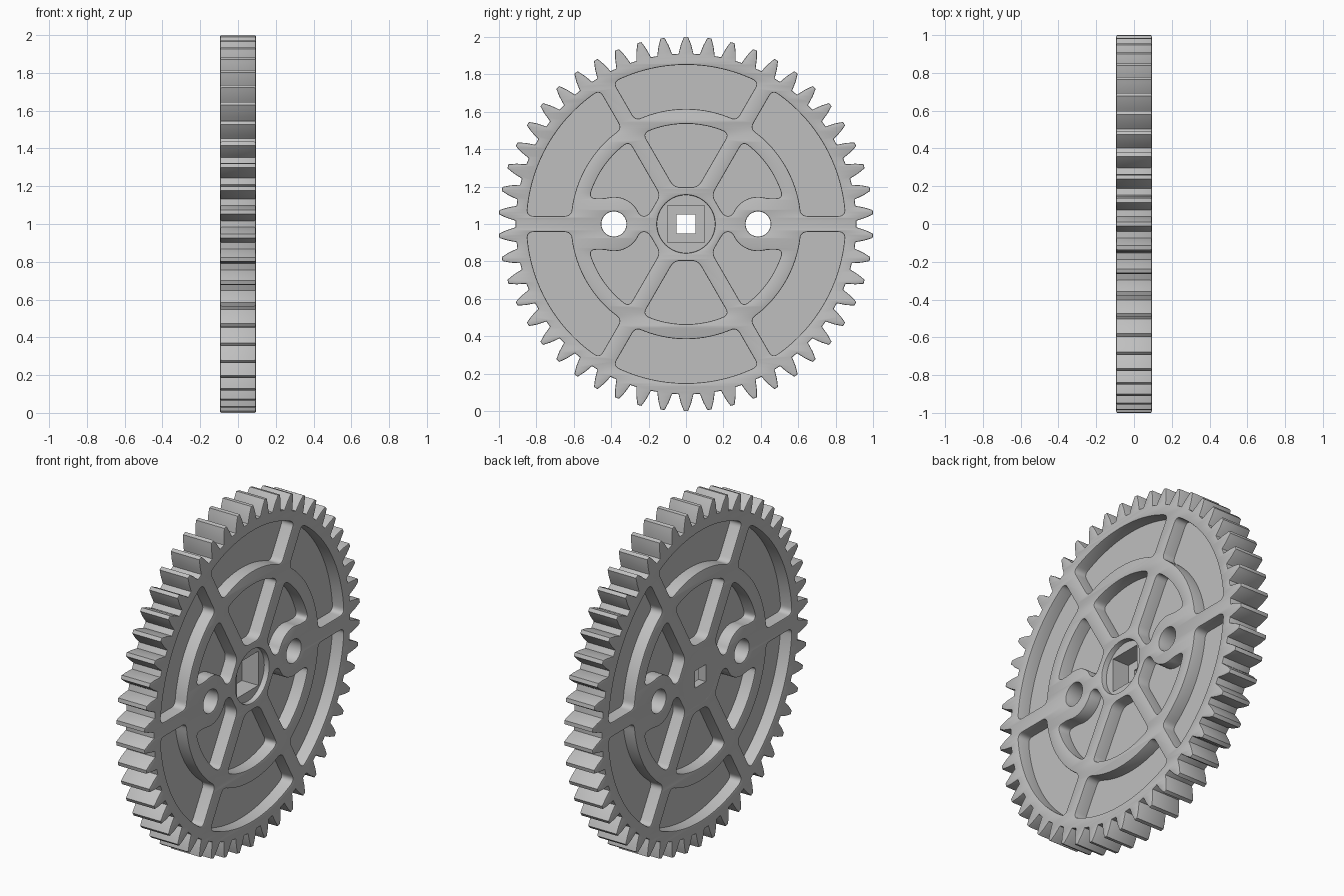
import bpy, bmesh
from math import sin, cos, asin, pi, radians
from mathutils import Vector

if "Cube" in bpy.data.objects:
    bpy.data.objects.remove(bpy.data.objects["Cube"], do_unlink=True)

TEETH = 50
HALF = 0.094        # half thickness of the gear
BEVEL = 0.006
SPOKE = 0.043       # half width of a spoke
RING_IN, RING_OUT, RIM = 0.535, 0.615, 0.85
PIN_X, PIN_R, BOSS_R = 0.385, 0.067, 0.145
HUB_R = 0.155

grey = bpy.data.materials.new("light grey plastic")
grey.use_nodes = True
grey.diffuse_color = (0.52, 0.52, 0.52, 1)
grey.node_tree.nodes["Principled BSDF"].inputs["Base Color"].default_value = (0.52, 0.52, 0.52, 1)


def polar(r, a, cx=0.0):
    return Vector((cx + r * cos(a), r * sin(a)))


def circle(r, cx=0.0, n=64):
    return [polar(r, 2 * pi * i / n, cx) for i in range(n)]


def square(h):
    return [Vector(p) for p in ((h, h), (-h, h), (-h, -h), (h, -h))]


# Edges are (function of 0..1, length, samples)
def line(p, q):
    return (lambda t: p.lerp(q, t)), (q - p).length, 1


def arc(r, a, b, cx=0.0):
    return (lambda t: polar(r, a + (b - a) * t, cx)), abs(b - a) * r, 28


def filleted(edges, setback=0.035):
    """Closed outline of joined edges with every corner rounded."""
    pts = []
    for i, (f, length, n) in enumerate(edges):
        cut = min(setback / length, 0.45)
        pts += [f(cut + (1 - 2 * cut) * k / n) for k in range(n + 1)]
        g, glen, _ = edges[(i + 1) % len(edges)]
        start, corner, end = pts[-1], f(1), g(min(setback / glen, 0.45))
        for k in range(1, 6):
            t = k / 6
            pts.append(start * (1 - t) ** 2 + corner * 2 * t * (1 - t) + end * t * t)
    return pts


def turned(pts, a):
    return [Vector((p.x * cos(a) - p.y * sin(a), p.x * sin(a) + p.y * cos(a))) for p in pts]


def edge_angle(r):
    return asin(SPOKE / r)


# Pocket outlines, drawn between the spokes at 0 and 60 degrees
SIXTH = pi / 3


def outer_pocket():
    a, b = edge_angle(RIM), edge_angle(RING_OUT)
    return filleted([
        arc(RIM, a, SIXTH - a),
        line(polar(RIM, SIXTH - a), polar(RING_OUT, SIXTH - b)),
        arc(RING_OUT, SIXTH - b, b),
        line(polar(RING_OUT, b), polar(RIM, a))])


def inner_pocket():
    r, a = 0.207, edge_angle(RING_IN)
    b = edge_angle(r)
    return filleted([
        arc(RING_IN, a, SIXTH - a),
        line(polar(RING_IN, SIXTH - a), polar(r, SIXTH - b)),
        line(polar(r, SIXTH - b), polar(r, b)),
        line(polar(r, b), polar(RING_IN, a))])


def boss_pocket():
    r, a = 0.207, edge_angle(RING_IN)
    b = edge_angle(r)
    boss_start, boss_end = pi - asin(SPOKE / BOSS_R), radians(70)
    tip = radians(15)
    return filleted([
        arc(RING_IN, tip, SIXTH - a),
        line(polar(RING_IN, SIXTH - a), polar(r, SIXTH - b)),
        line(polar(r, SIXTH - b), polar(r, b)),
        line(polar(r, b), polar(BOSS_R, boss_start, PIN_X)),
        arc(BOSS_R, boss_start, boss_end, PIN_X),
        line(polar(BOSS_R, boss_end, PIN_X), polar(RING_IN, tip))])


def gear_outline():
    flank = [(0.91, 0.040), (0.93, 0.035), (0.96, 0.027), (0.985, 0.017), (1.0, 0.011)]
    tooth = [(r, -w) for r, w in flank] + [(r, w) for r, w in reversed(flank)]
    pts = []
    for i in range(TEETH):
        mid = pi / 2 + 2 * pi * i / TEETH
        pts += [polar(r, mid + w / r) for r, w in tooth]
    return pts


def plate(name, outlines, x0, x1, bevel=0.0):
    """Flat part with holes, spanning x0 to x1 along the axle."""
    curve = bpy.data.curves.new(name, "CURVE")
    curve.dimensions = "2D"
    curve.fill_mode = "BOTH"
    curve.extrude = (x1 - x0) / 2 - bevel
    curve.bevel_depth = bevel
    curve.bevel_resolution = 1
    curve.offset = -bevel
    for pts in outlines:
        s = curve.splines.new("POLY")
        s.points.add(len(pts) - 1)
        for p, v in zip(s.points, pts):
            p.co = (v.x, v.y, 0, 1)
        s.use_cyclic_u = True
    obj = bpy.data.objects.new(name, curve)
    bpy.context.collection.objects.link(obj)
    obj.rotation_euler = (pi / 2, 0, pi / 2)
    obj.location = ((x0 + x1) / 2, 0, 1)
    bpy.ops.object.select_all(action="DESELECT")
    obj.select_set(True)
    bpy.context.view_layer.objects.active = obj
    bpy.ops.object.convert(target="MESH")
    obj = bpy.context.view_layer.objects.active
    bm = bmesh.new()
    bm.from_mesh(obj.data)
    bmesh.ops.remove_doubles(bm, verts=bm.verts, dist=0.0002)
    bmesh.ops.recalc_face_normals(bm, faces=bm.faces)
    bm.to_mesh(obj.data)
    bm.free()
    obj.data.materials.clear()
    obj.data.materials.append(grey)
    bpy.ops.object.shade_smooth_by_angle(angle=radians(25))
    return obj


# Toothed rim, rings, spokes and pin bosses
pockets = [turned(outer_pocket(), i * SIXTH) for i in range(6)]
pockets += [turned(inner_pocket(), i * SIXTH) for i in (1, 4)]
for sx in (1, -1):
    for sy in (1, -1):
        pockets.append([Vector((p.x * sx, p.y * sy)) for p in boss_pocket()])
pins = [circle(PIN_R, sx * PIN_X, 40) for sx in (1, -1)]
plate("gear_frame", [gear_outline(), circle(HUB_R)] + pockets + pins, -HALF, HALF, BEVEL)

# Thin web closing the pockets
web_pins = [circle(PIN_R + 0.02, sx * PIN_X, 40) for sx in (1, -1)]
plate("web", [circle(0.88, n=96), circle(HUB_R + 0.015)] + web_pins, -0.02, 0.02)

# Hub with a wide square socket on one side and a small square bore on the other
plate("hub_socket", [circle(HUB_R + 0.003), square(0.1)], -0.045, 0.062)
plate("hub_back", [circle(HUB_R + BEVEL + 0.002), square(0.05)], -HALF, -0.045)
